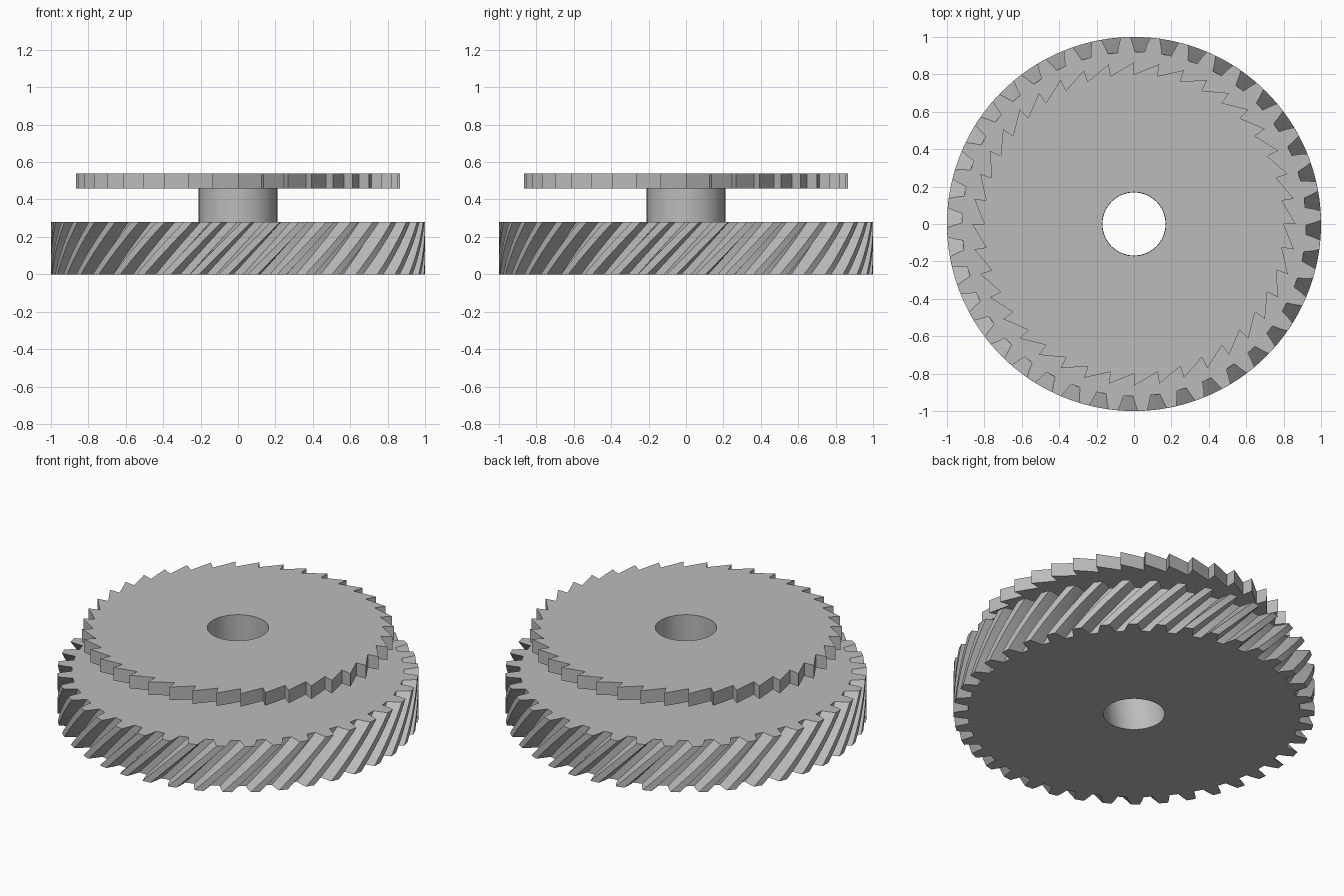
import bpy, bmesh
from math import pi, cos, sin, radians

if "Cube" in bpy.data.objects:
    bpy.data.objects.remove(bpy.data.objects["Cube"])

TEETH = 40
BORE = 0.17
PITCH = 2 * pi / TEETH

grey = bpy.data.materials.new("plain grey")
grey.use_nodes = True
COLOUR = (0.5, 0.5, 0.5, 1)
grey.diffuse_color = COLOUR
grey.node_tree.nodes["Principled BSDF"].inputs["Base Color"].default_value = COLOUR


def bored_part(name, outline, z0, z1, twist=0.0, slices=1, caps=True):
    """Extrude a polar outline [(radius, angle)] with a twist, around the bore."""
    bm = bmesh.new()
    n = len(outline)
    start = outline[0][1]

    def ring(points, z):
        return [bm.verts.new((r * cos(a), r * sin(a), z)) for r, a in points]

    def bridge(lower, upper):
        for i in range(n):
            j = (i + 1) % n
            bm.faces.new((lower[i], lower[j], upper[j], upper[i]))

    outer = []
    for s in range(slices + 1):
        t = s / slices
        turned = [(r, a + twist * (t - 1)) for r, a in outline]
        outer.append(ring(turned, z0 + (z1 - z0) * t))
    even = [start + 2 * pi * i / n for i in range(n)]
    inner = [ring([(BORE, a + twist * (t - 1)) for a in even], z)
             for t, z in ((0, z0), (1, z1))]

    for low, high in zip(outer, outer[1:]):
        bridge(low, high)
    bridge(inner[1], inner[0])
    if caps:
        bridge(inner[0], outer[0])
        bridge(outer[-1], inner[1])

    mesh = bpy.data.meshes.new(name)
    bm.to_mesh(mesh)
    bm.free()
    mesh.materials.append(grey)
    obj = bpy.data.objects.new(name, mesh)
    bpy.context.collection.objects.link(obj)
    bpy.ops.object.select_all(action="DESELECT")
    obj.select_set(True)
    bpy.context.view_layer.objects.active = obj
    bpy.ops.object.shade_smooth_by_angle(angle=radians(20))
    return obj


# Helical gear: tapered teeth, (radius, offset from tooth centre in pitches)
flank = [(0.92, 0.32), (0.96, 0.25), (1.0, 0.16)]
tooth = [(r, -o) for r, o in flank] + [(r, o) for r, o in reversed(flank)]
phase = radians(2.6)
gear = [(r, phase + (k + o) * PITCH) for k in range(TEETH) for r, o in tooth]
bored_part("helical_gear", gear, 0, 0.28, twist=0.28, slices=10)

# Hub between the two wheels
hub = [(0.21, 2 * pi * i / 80) for i in range(80)]
bored_part("hub", hub, 0.28, 0.46, caps=False)

# Ratchet wheel: radial stop face followed by a sloping back
ratchet = [(r, k * PITCH) for k in range(TEETH) for r in (0.80, 0.865)]
bored_part("ratchet_wheel", ratchet, 0.46, 0.54)
